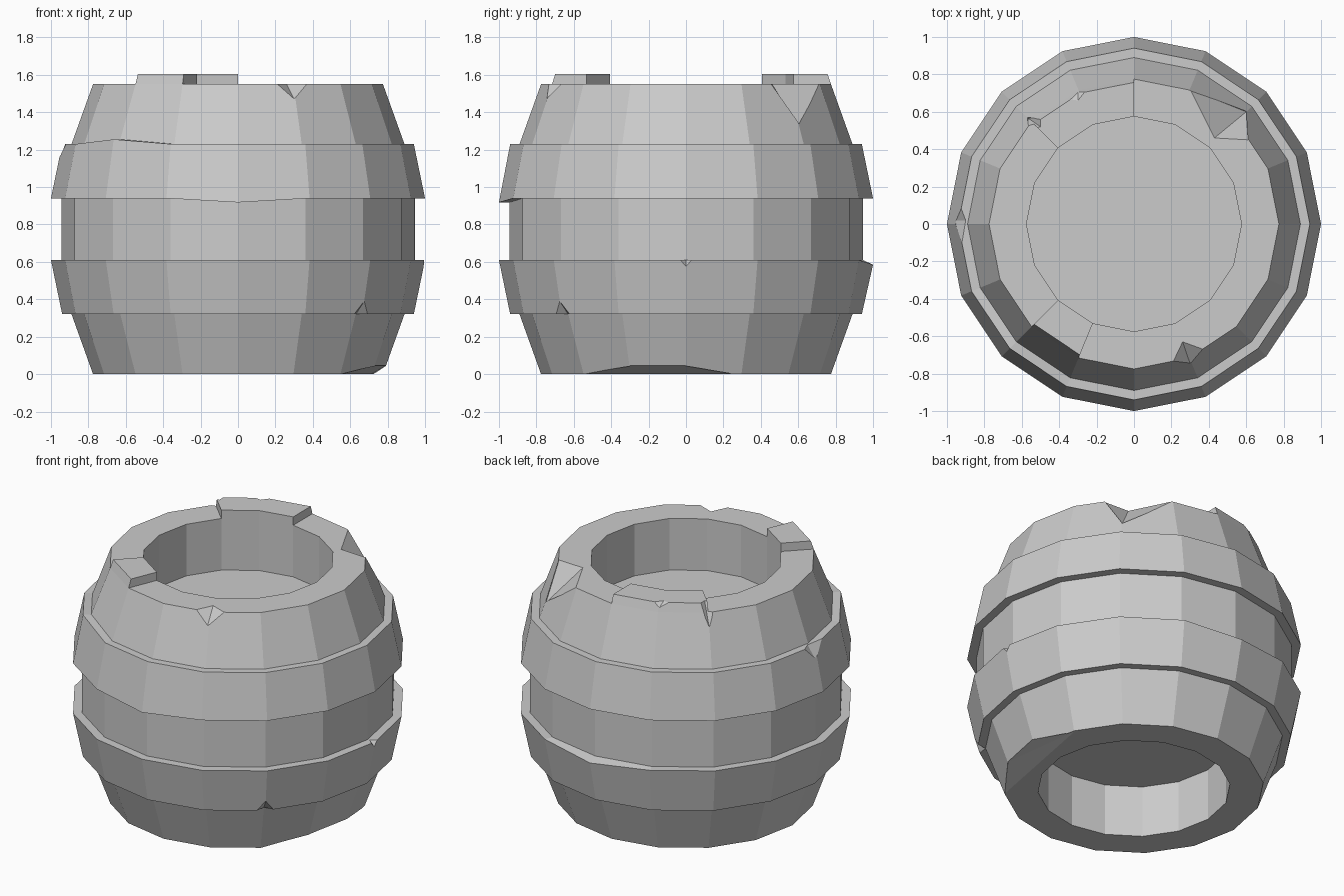
import bpy, bmesh
from math import cos, sin, pi
from mathutils import Vector

if "Cube" in bpy.data.objects:
    bpy.data.objects.remove(bpy.data.objects["Cube"])

N = 16

def make_object(name, bm):
    bmesh.ops.recalc_face_normals(bm, faces=bm.faces[:])
    me = bpy.data.meshes.new(name)
    bm.to_mesh(me)
    bm.free()
    ob = bpy.data.objects.new(name, me)
    bpy.context.collection.objects.link(ob)
    return ob

# Barrel profile (radius, height): recessed base, staves, two hoops, recessed lid
profile = [(.575, .34), (.575, 0), (.775, 0), (.89, .32), (.94, .32), (1, .61),
           (.945, .61), (.945, .94), (1, .94), (.94, 1.23), (.89, 1.23),
           (.775, 1.55), (.575, 1.55), (.575, 1.21)]
bm = bmesh.new()
rings = [[bm.verts.new((r * cos(2 * pi * k / N), r * sin(2 * pi * k / N), z))
          for k in range(N)] for r, z in profile]
faces = {}
for i in range(len(rings) - 1):
    for k in range(N):
        j = (k + 1) % N
        faces[i, k] = bm.faces.new((rings[i][k], rings[i][j], rings[i + 1][j], rings[i + 1][k]))
bm.faces.new(rings[0])
bm.faces.new(rings[-1])

# Dented hoop corners
for ring, k, dz in ((9, 10, .025), (10, 10, .025), (8, 12, -.022), (7, 12, -.022),
                    (5, 4, -.025), (6, 4, 0)):
    rings[ring][k].co.z += dz

# Raised stave ends on the top rim
bm.normal_update()
for ks in ((4, 5), (10,)):
    top = [faces[11, k] for k in ks]
    res = bmesh.ops.extrude_face_region(bm, geom=top)
    for v in [g for g in res["geom"] if isinstance(g, bmesh.types.BMVert)]:
        v.co.z += .055
        if v.co.xy.length > .7:
            s = .757 / .775
            v.co.x *= s
            v.co.y *= s
    old = [f for f in top if f.is_valid]
    if old:
        bmesh.ops.delete(bm, geom=old, context='FACES_ONLY')
barrel = make_object("barrel", bm)

# Chips: convex wedges through surface points, opened outwards and up or down
chips = [
    ([(.30, .72, 1.55), (.43, .46, 1.55), (.61, .45, 1.55), (.60, .60, 1.33)], .1),
    ([(.21, -.735, 1.55), (.26, -.63, 1.55), (.37, -.67, 1.55), (.30, -.747, 1.47)], .1),
    ([(-.26, .71, 1.605), (-.30, .66, 1.605), (-.36, .67, 1.605), (-.30, .73, 1.56)], .1),
    ([(-.57, .50, 1.605), (-.50, .52, 1.605), (-.50, .57, 1.605), (-.565, .565, 1.46)], .1),
    ([(.62, -.70, .32), (.63, -.63, .32), (.71, -.62, .32), (.675, -.675, .39)], -.1),
    ([(1.0, -.035, .61), (.96, 0, .61), (1.0, .035, .61), (.993, 0, .575)], .1),
    ([(-.925, -.13, 1.23), (-.90, .02, 1.23), (-.93, .10, 1.23), (-.957, .02, 1.15)], .1),
    ([(.71, .30, 0), (.55, -.55, 0), (.79, 0, .045), (.73, -.30, .045)], -.1),
]
bm = bmesh.new()
for pts, dz in chips:
    pts = [Vector(p) for p in pts]
    c = sum(pts, Vector()) / len(pts)
    out = Vector((c.x, c.y, 0)).normalized()
    pts += [c + out * .16, c + Vector((0, 0, dz)), c + out * .12 + Vector((0, 0, dz))]
    verts = [bm.verts.new(p) for p in pts]
    hull = bmesh.ops.convex_hull(bm, input=verts)
    junk = {g for g in hull["geom_interior"] + hull["geom_unused"]
            if isinstance(g, bmesh.types.BMVert)}
    if junk:
        bmesh.ops.delete(bm, geom=list(junk), context='VERTS')
cutter = make_object("chip_cutter", bm)
cutter.hide_render = True
cutter.hide_viewport = False
cutter.display_type = 'WIRE'

mod = barrel.modifiers.new("chips", 'BOOLEAN')
mod.operation = 'DIFFERENCE'
mod.solver = 'EXACT'
mod.object = cutter
